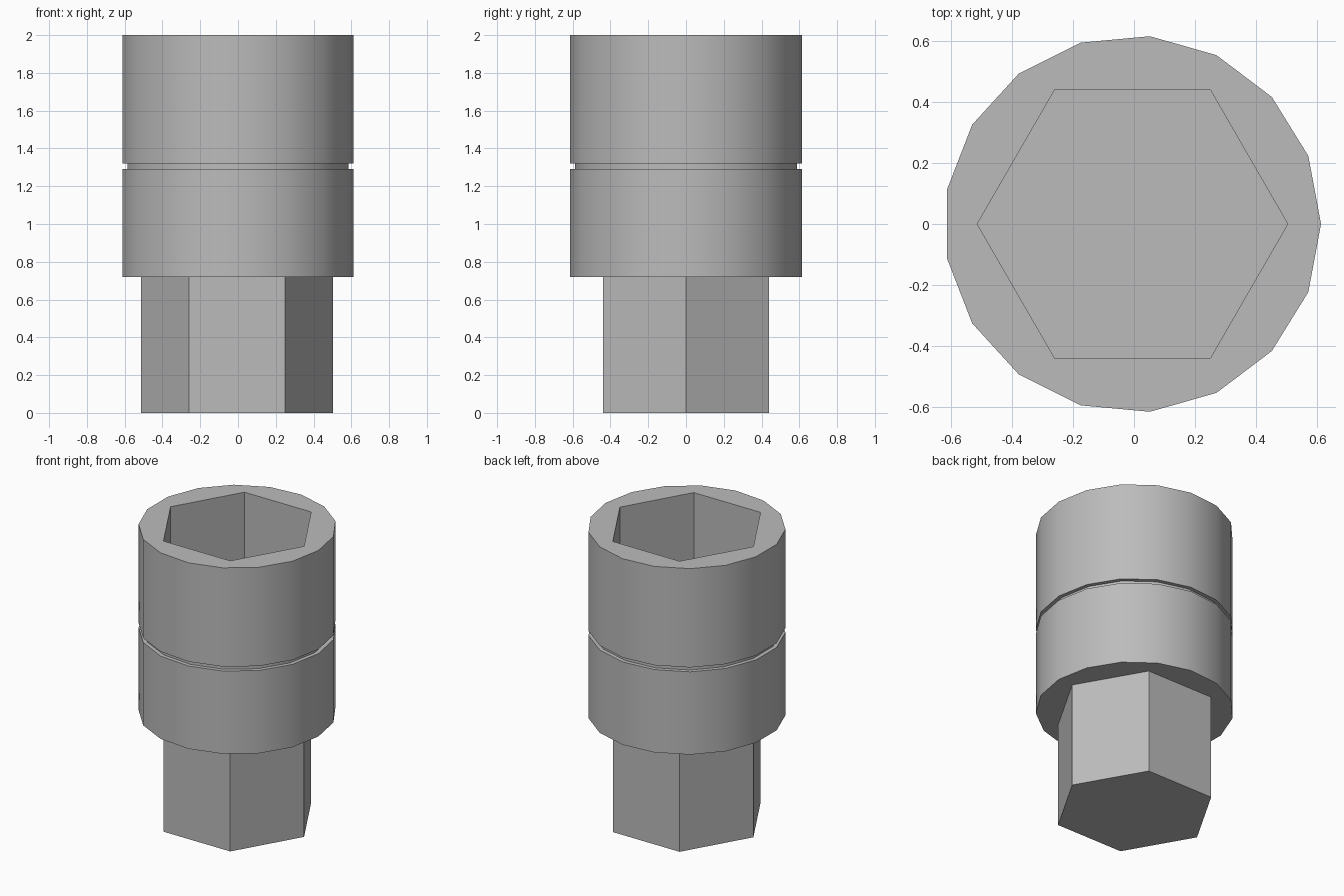
import bpy, bmesh, math

cube = bpy.data.objects.get("Cube")
if cube:
    bpy.data.objects.remove(cube, do_unlink=True)

steel = bpy.data.materials.new("grey_steel")
steel.use_nodes = True
GREY = (0.5, 0.5, 0.5, 1)
steel.diffuse_color = GREY
steel.node_tree.nodes["Principled BSDF"].inputs["Base Color"].default_value = GREY

AXIS_X = -0.005      # odd-sided barrel is slightly off the bounding-box centre
SIDES = 17
BARREL_R, GROOVE_R, HEX_R = 0.617, 0.59, 0.508
SHANK_TOP, SOCKET_FLOOR, TOP = 0.72, 1.28, 2.0


def ring(bm, radius, z, sides):
    """Add a regular polygon of vertices, first corner towards +x."""
    step = math.tau / sides
    return [bm.verts.new((AXIS_X + radius * math.cos(i * step),
                          radius * math.sin(i * step), z)) for i in range(sides)]


def edges_of(loop):
    return [a.link_edges and next(e for e in a.link_edges if e.other_vert(a) is b)
            for a, b in zip(loop, loop[1:] + loop[:1])]


def skin(bm, lower, upper):
    """Wall of quads between two equal rings."""
    n = len(lower)
    for i in range(n):
        j = (i + 1) % n
        bm.faces.new((lower[i], lower[j], upper[j], upper[i]))


def shoulder(bm, outer, inner):
    """Flat annulus between the barrel rim and a hexagon."""
    bmesh.ops.triangle_fill(bm, use_beauty=True, edges=edges_of(outer) + edges_of(inner))


def finish(bm, name):
    bmesh.ops.recalc_face_normals(bm, faces=bm.faces)
    mesh = bpy.data.meshes.new(name)
    bm.to_mesh(mesh)
    bm.free()
    mesh.materials.append(steel)
    obj = bpy.data.objects.new(name, mesh)
    bpy.context.collection.objects.link(obj)
    bpy.ops.object.select_all(action='DESELECT')
    obj.select_set(True)
    bpy.context.view_layer.objects.active = obj
    bpy.ops.object.shade_smooth_by_angle(angle=math.radians(30))


bm = bmesh.new()

# Hexagonal drive shank
base = ring(bm, HEX_R, 0, 6)
neck = ring(bm, HEX_R, SHANK_TOP, 6)
bm.faces.new(base)
skin(bm, base, neck)

# Round barrel with a narrow groove
profile = [(BARREL_R, SHANK_TOP), (BARREL_R, 1.29), (GROOVE_R, 1.29),
           (GROOVE_R, 1.32), (BARREL_R, 1.32), (BARREL_R, TOP)]
rings = [ring(bm, r, z, SIDES) for r, z in profile]
for lower, upper in zip(rings, rings[1:]):
    skin(bm, lower, upper)

# Hexagonal socket sunk into the top
floor = ring(bm, HEX_R, SOCKET_FLOOR, 6)
mouth = ring(bm, HEX_R, TOP, 6)
bm.faces.new(floor)
skin(bm, floor, mouth)

shoulder(bm, rings[0], neck)
shoulder(bm, rings[-1], mouth)
finish(bm, "hex_socket_adapter")
